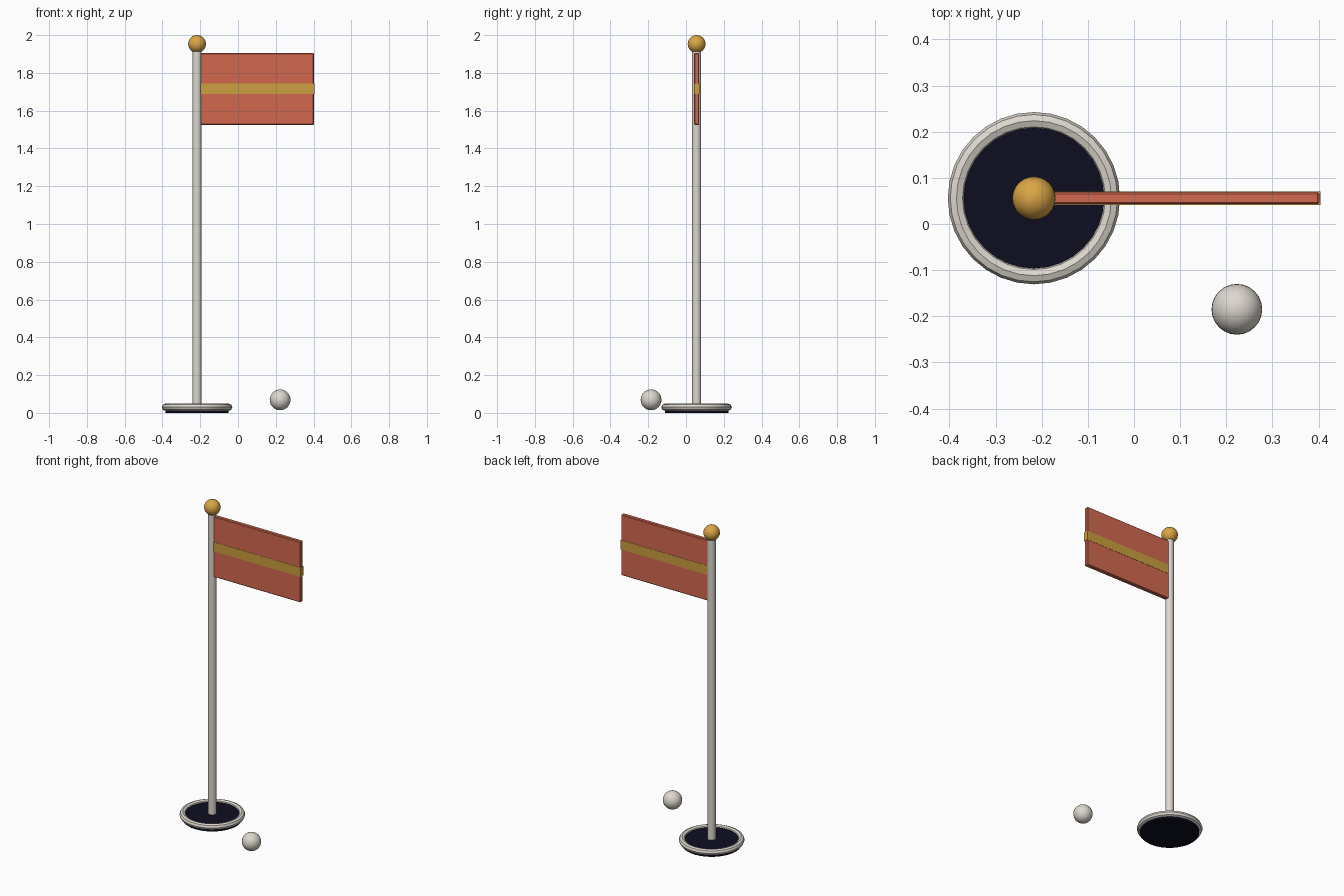
import bpy
import math

cube = bpy.data.objects.get("Cube")
if cube:
    bpy.data.objects.remove(cube, do_unlink=True)


def material(name, rgb):
    m = bpy.data.materials.new(name)
    m.use_nodes = True
    m.diffuse_color = (*rgb, 1)
    m.node_tree.nodes["Principled BSDF"].inputs["Base Color"].default_value = (*rgb, 1)
    return m


white = material("off_white", (0.72, 0.68, 0.62))
navy = material("dark_navy", (0.004, 0.004, 0.014))
red = material("flag_red", (0.65, 0.14, 0.08))
yellow = material("stripe_yellow", (0.60, 0.35, 0.05))
gold = material("finial_gold", (0.70, 0.38, 0.06))

PX, PY = -0.217, 0.056  # pole axis


def finish(name, mat, smooth=None):
    ob = bpy.context.object
    ob.name = ob.data.name = name
    ob.data.materials.append(mat)
    if smooth:
        bpy.ops.object.shade_smooth_by_angle(angle=math.radians(smooth))
    return ob


def cylinder(name, mat, radius, z0, z1, sides):
    bpy.ops.mesh.primitive_cylinder_add(vertices=sides, radius=radius, depth=z1 - z0,
                                        location=(PX, PY, (z0 + z1) / 2))
    return finish(name, mat, 35)


def ball(name, mat, radius, location):
    bpy.ops.mesh.primitive_uv_sphere_add(segments=24, ring_count=16,
                                         radius=radius, location=location)
    return finish(name, mat, 35)


def box(name, mat, x0, x1, thick, z0, z1):
    bpy.ops.mesh.primitive_cube_add(size=1, location=((x0 + x1) / 2, PY, (z0 + z1) / 2))
    ob = bpy.context.object
    ob.scale = (x1 - x0, thick, z1 - z0)
    bpy.ops.object.transform_apply(location=False, rotation=False, scale=True)
    return finish(name, mat)


# Cup: dark disc with a rounded rim
cylinder("cup_disc", navy, 0.168, 0, 0.037, 32)
bpy.ops.mesh.primitive_torus_add(major_radius=0.168, minor_radius=0.0187, major_segments=32,
                                 minor_segments=8, location=(PX, PY, 0.03))
finish("cup_rim", white, 35)

# Pole and finial
cylinder("pole", white, 0.0243, 0.02, 1.925, 16)
ball("finial", gold, 0.047, (PX, PY, 1.953))

# Flag with a raised stripe wrapping it
flag = box("flag", red, -0.205, 0.402, 0.026, 1.525, 1.905)
bevel = flag.modifiers.new("soft_edges", "BEVEL")
bevel.width = 0.004
bevel.segments = 1
box("flag_stripe", yellow, -0.205, 0.404, 0.029, 1.687, 1.745)

# Golf ball
ball("golf_ball", white, 0.055, (0.223, -0.185, 0.069))
